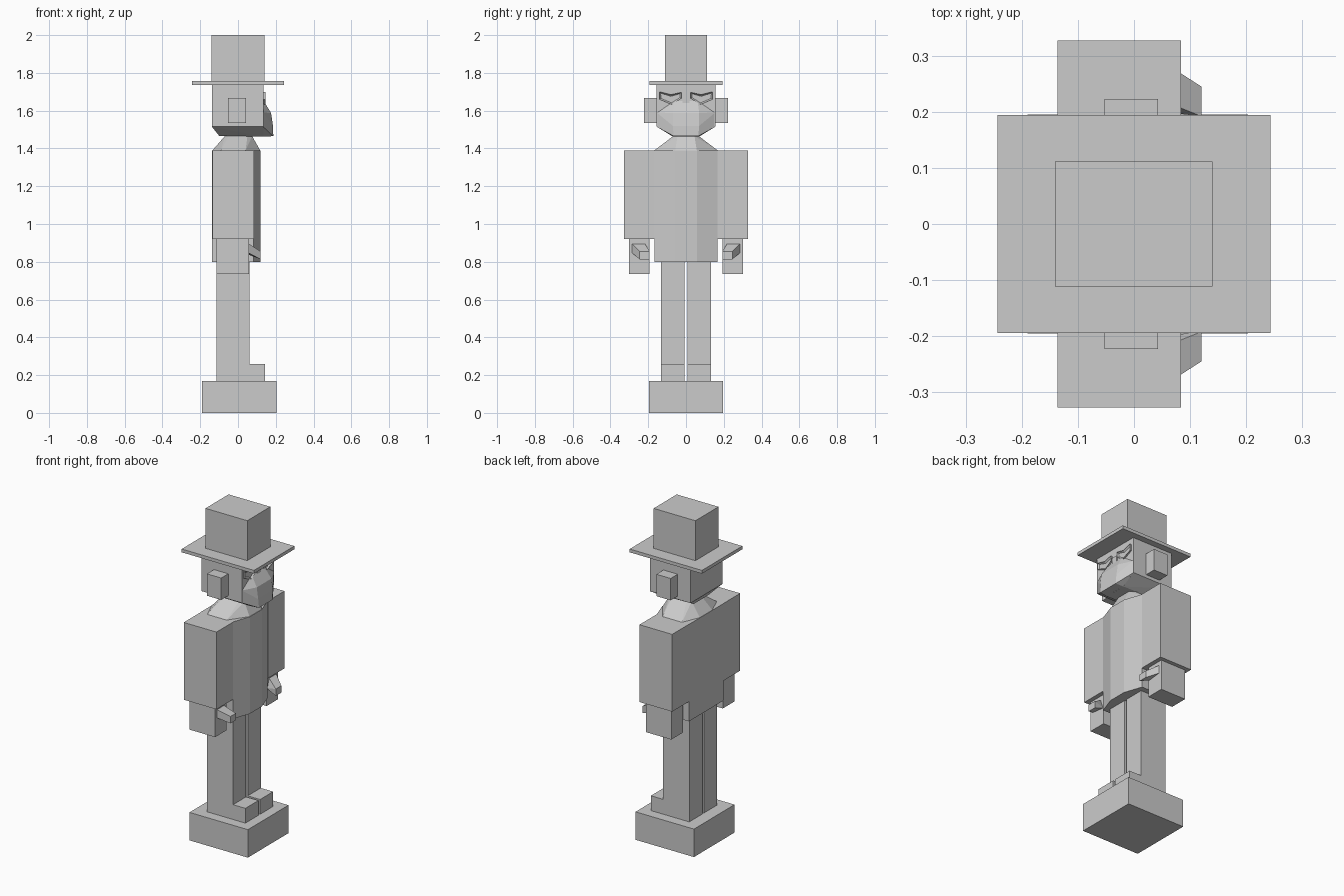
import bpy
import bmesh

cube = bpy.data.objects.get("Cube")
if cube:
    bpy.data.objects.remove(cube, do_unlink=True)

grey = bpy.data.materials.new("plain_grey")
grey.use_nodes = True
colour = (0.6, 0.6, 0.6, 1)
grey.diffuse_color = colour
grey.node_tree.nodes["Principled BSDF"].inputs["Base Color"].default_value = colour


def finish(name, bm):
    bmesh.ops.recalc_face_normals(bm, faces=bm.faces)
    mesh = bpy.data.meshes.new(name)
    bm.to_mesh(mesh)
    bm.free()
    mesh.materials.append(grey)
    ob = bpy.data.objects.new(name, mesh)
    bpy.context.collection.objects.link(ob)
    return ob


def box(name, x, y, z):
    bm = bmesh.new()
    bmesh.ops.create_cube(bm, size=1)
    for v in bm.verts:
        v.co = [lo + (c + 0.5) * (hi - lo) for c, (lo, hi) in zip(v.co, (x, y, z))]
    return finish(name, bm)


def prism(name, points, offset):
    """Extrude a flat outline along an offset."""
    bm = bmesh.new()
    face = bm.faces.new([bm.verts.new(p) for p in points])
    out = bmesh.ops.extrude_face_region(bm, geom=[face], use_keep_orig=True)
    moved = [g for g in out["geom"] if isinstance(g, bmesh.types.BMVert)]
    bmesh.ops.translate(bm, verts=moved, vec=offset)
    return finish(name, bm)


def hull(name, points, symmetric=True):
    """Faceted solid; symmetric ones repeat their points across y."""
    bm = bmesh.new()
    for x, y, z in points:
        bm.verts.new((x, y, z))
        if symmetric:
            bm.verts.new((x, -y, z))
    bmesh.ops.convex_hull(bm, input=bm.verts)
    bmesh.ops.dissolve_limit(bm, angle_limit=0.02, verts=bm.verts, edges=bm.edges)
    return finish(name, bm)


# Plinth
box("plinth", (-0.19, 0.203), (-0.195, 0.195), (0, 0.17))

# Torso with a faceted chest, and sloping shoulders up to the neck
section = [(-0.137, -0.167), (0.082, -0.167), (0.12, -0.057),
           (0.12, 0.057), (0.082, 0.167), (-0.137, 0.167)]
prism("torso", [(x, y, 0.8) for x, y in section], (0, 0, 0.59))
hull("shoulders", [(-0.135, 0.06, 1.39), (-0.09, 0.167, 1.39), (0.04, 0.167, 1.39),
                   (0.117, 0.057, 1.39), (-0.07, 0.045, 1.465), (-0.05, 0.068, 1.465),
                   (0.05, 0.068, 1.465), (0.075, 0.045, 1.465)])

# Head with a bevelled underside
hull("head", [(x, 0.155, z) for x in (-0.138, 0.135) for z in (1.515, 1.74)]
     + [(-0.1, 0.07, 1.467), (0.135, 0.07, 1.463)])

# Jutting jaw
hull("jaw", [(0.13, 0.06, 1.66), (0.133, 0.155, 1.59), (0.133, 0.155, 1.515),
             (0.175, 0.07, 1.588), (0.185, 0.07, 1.52), (0.187, 0.065, 1.465),
             (0.13, 0.07, 1.463)])
box("nose", (0.13, 0.142), (-0.018, 0.018), (1.6, 1.68))

# Top hat
box("hat_brim", (-0.243, 0.243), (-0.194, 0.194), (1.737, 1.757))
box("hat_crown", (-0.141, 0.14), (-0.111, 0.111), (1.757, 2))

eye = [(0.14, 1.7), (0.08, 1.685), (0.025, 1.697),
       (0.025, 1.665), (0.075, 1.632), (0.14, 1.66)]
for side, s in (("left", 1), ("right", -1)):
    def span(a, b):
        return tuple(sorted((a * s, b * s)))

    # Leg and foot in one profile
    leg = [(-0.115, 0.17), (0.143, 0.17), (0.143, 0.26),
           (0.06, 0.26), (0.06, 0.805), (-0.115, 0.805)]
    prism(side + "_leg", [(x, 0.008 * s, z) for x, z in leg], (0, 0.125 * s, 0))

    # Arm, hand and thumb
    box(side + "_arm", (-0.136, 0.084), span(0.167, 0.327), (0.92, 1.39))
    box(side + "_hand", (-0.113, 0.058), span(0.192, 0.303), (0.735, 0.925))
    hull(side + "_thumb", [(x, y * s, z) for x, y, z in (
        (0.05, 0.29, 0.9), (0.05, 0.22, 0.9), (0.05, 0.29, 0.85), (0.05, 0.2, 0.84),
        (0.12, 0.245, 0.855), (0.12, 0.192, 0.855),
        (0.12, 0.245, 0.813), (0.12, 0.192, 0.813))], False)

    # Ear
    box(side + "_ear", (-0.053, 0.043), span(0.15, 0.223), (1.535, 1.668))

    # Eye rim: an angry outline with its middle inset and removed
    rim = prism(side + "_eye_rim", [(0.133, y * s, z) for y, z in eye], (0.012, 0, 0))
    bm = bmesh.new()
    bm.from_mesh(rim.data)
    front = max(bm.faces, key=lambda f: f.calc_center_median().x)
    bmesh.ops.inset_region(bm, faces=[front], thickness=0.009)
    for v in front.verts:
        v.co.x = 0.136
    bm.to_mesh(rim.data)
    bm.free()
